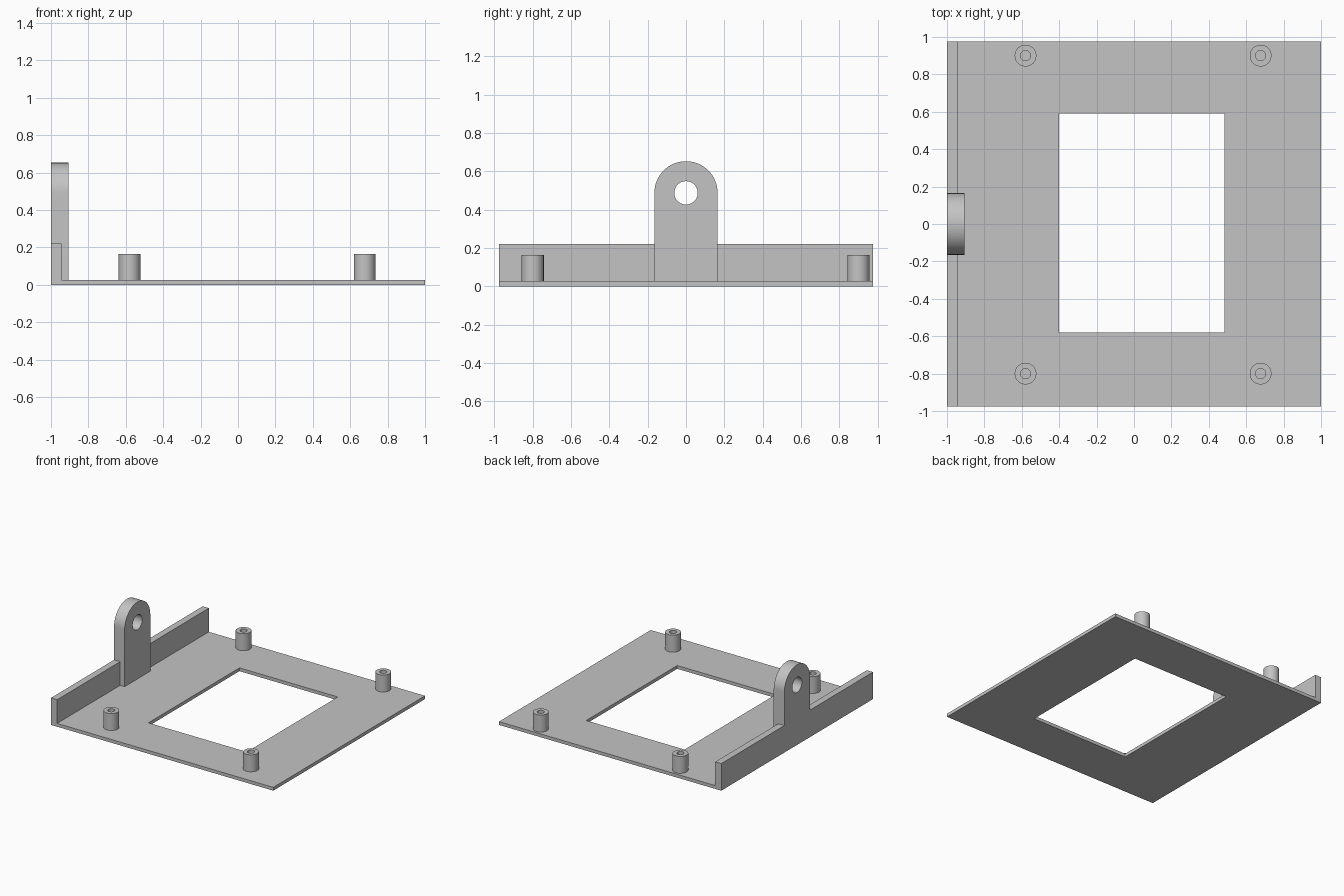
import bpy, bmesh, math
from mathutils import Matrix

cube = bpy.data.objects.get("Cube")
if cube:
    bpy.data.objects.remove(cube, do_unlink=True)

grey = bpy.data.materials.new("plain grey")
grey.use_nodes = True
colour = (0.55, 0.55, 0.55, 1)
grey.diffuse_color = colour
grey.node_tree.nodes["Principled BSDF"].inputs["Base Color"].default_value = colour

PLATE = 0.027      # plate thickness
HALF_Y = 0.975     # half depth of the plate
TAB_R = 0.165      # half width of the hanging tab
# maps profile (u, v, depth) to (y, z, x), starting at the right edge
SIDEWAYS = Matrix(((0, 0, 1, -1), (1, 0, 0, 0), (0, 1, 0, 0), (0, 0, 0, 1)))


def rect(u0, u1, v0, v1):
    return [(u0, v0), (u1, v0), (u1, v1), (u0, v1)]


def arc(u, v, r, steps, sweep=math.tau):
    count = steps if sweep == math.tau else steps + 1
    return [(u + r * math.cos(sweep * i / steps),
             v + r * math.sin(sweep * i / steps)) for i in range(count)]


def extrude(name, loops, depth, matrix):
    """Fill an outline with optional holes and give it thickness."""
    bm = bmesh.new()
    edges = []
    for loop in loops:
        verts = [bm.verts.new((u, v, 0)) for u, v in loop]
        edges += [bm.edges.new((a, b)) for a, b in zip(verts, verts[1:] + verts[:1])]
    bmesh.ops.triangle_fill(bm, edges=edges, use_beauty=True)
    made = bmesh.ops.extrude_face_region(bm, geom=bm.faces[:], use_keep_orig=True)
    top = [g for g in made["geom"] if isinstance(g, bmesh.types.BMVert)]
    bmesh.ops.translate(bm, verts=top, vec=(0, 0, depth))
    bm.transform(matrix)
    bmesh.ops.recalc_face_normals(bm, faces=bm.faces[:])
    mesh = bpy.data.meshes.new(name)
    bm.to_mesh(mesh)
    bm.free()
    mesh.materials.append(grey)
    obj = bpy.data.objects.new(name, mesh)
    bpy.context.collection.objects.link(obj)
    bpy.ops.object.select_all(action="DESELECT")
    obj.select_set(True)
    bpy.context.view_layer.objects.active = obj
    bpy.ops.object.shade_smooth_by_angle(angle=math.radians(30))
    return obj


# Base plate with rectangular window
extrude("base_plate", [rect(-1, 1, -HALF_Y, HALF_Y), rect(-0.4, 0.485, -0.58, 0.59)],
        PLATE, Matrix())

# Low wall on either side of the tab
for name, y0, y1 in (("front_wall", -HALF_Y, -TAB_R), ("back_wall", TAB_R, HALF_Y)):
    extrude(name, [rect(y0, y1, PLATE, 0.22)], 0.055, SIDEWAYS)

# Round-topped hanging tab with a hole
outline = arc(0, 0.488, TAB_R, 32, math.pi) + [(-TAB_R, PLATE), (TAB_R, PLATE)]
extrude("hanging_tab", [outline, arc(0, 0.488, 0.061, 40)], 0.095, SIDEWAYS)

# Hollow mounting posts
for side, x in (("right", -0.58), ("left", 0.677)):
    for end, y in (("front", -0.8), ("back", 0.9)):
        extrude(f"{end}_{side}_post", [arc(0, 0, 0.058, 40), arc(0, 0, 0.027, 32)],
                0.165 - PLATE, Matrix.Translation((x, y, PLATE)))
